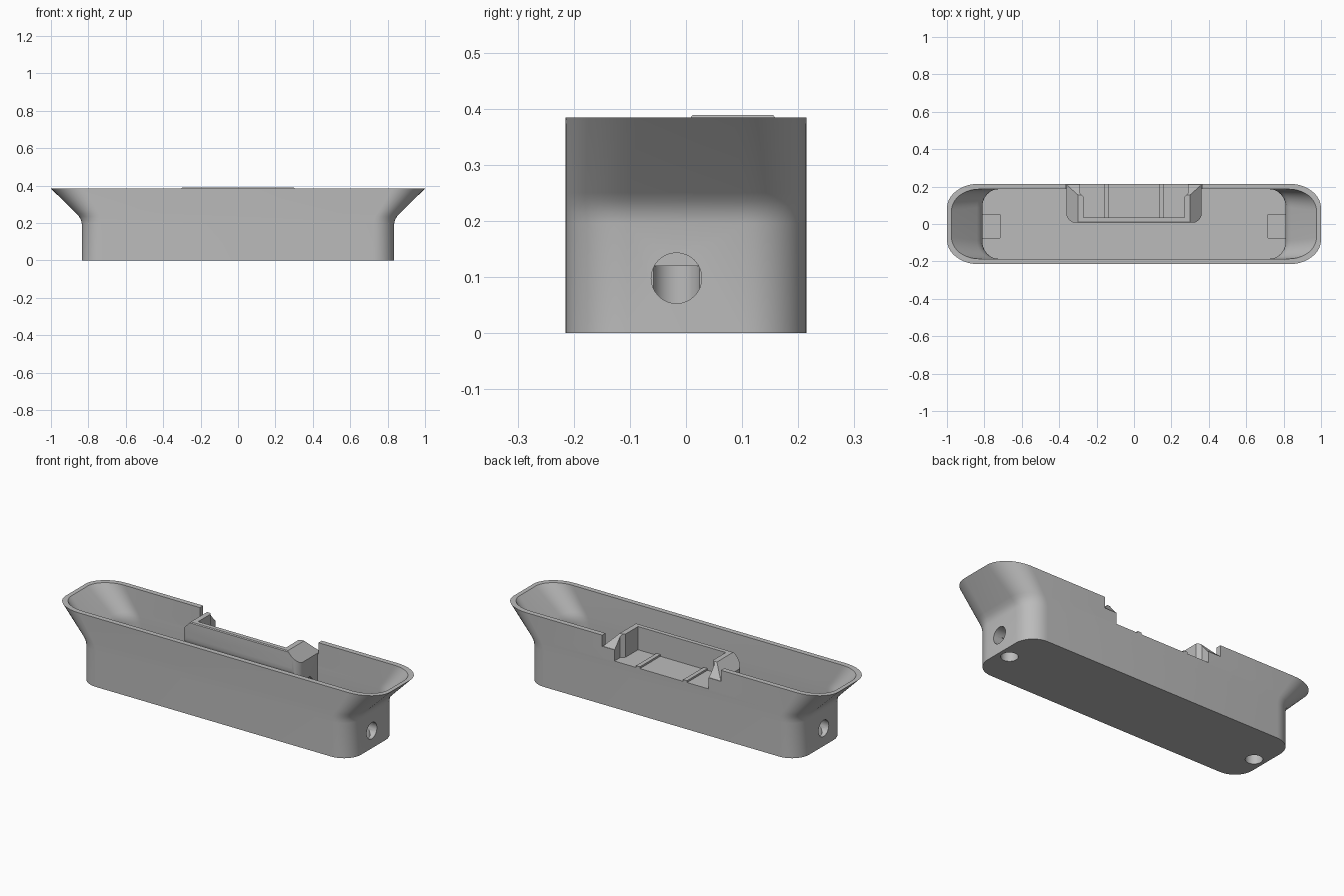
import bpy, bmesh, math
from mathutils import Vector, Matrix

default = bpy.data.objects.get("Cube")
if default:
    bpy.data.objects.remove(default, do_unlink=True)

grey = bpy.data.materials.new("light_grey_plastic")
grey.use_nodes = True
colour = (0.5, 0.5, 0.5, 1)
grey.diffuse_color = colour
grey.node_tree.nodes["Principled BSDF"].inputs["Base Color"].default_value = colour


def finish(name, bm):
    bmesh.ops.recalc_face_normals(bm, faces=bm.faces[:])
    mesh = bpy.data.meshes.new(name)
    bm.to_mesh(mesh)
    bm.free()
    mesh.materials.append(grey)
    obj = bpy.data.objects.new(name, mesh)
    bpy.context.collection.objects.link(obj)
    return obj


def prism(name, points, axis, lo, hi):
    """Extrude a 2D outline along an axis; the outline uses the other two axes in order."""
    bm = bmesh.new()

    def place(p, d):
        c = list(p)
        c.insert(axis, d)
        return bm.verts.new(c)
    a = [place(p, lo) for p in points]
    b = [place(p, hi) for p in points]
    bm.faces.new(a)
    bm.faces.new(b[::-1])
    for i in range(len(a)):
        j = (i + 1) % len(a)
        bm.faces.new((a[i], a[j], b[j], b[i]))
    return finish(name, bm)


def box(name, x0, x1, y0, y1, z0, z1):
    return prism(name, [(x0, y0), (x1, y0), (x1, y1), (x0, y1)], 2, z0, z1)


def boolean(obj, cutter, operation="DIFFERENCE", keep=False):
    mod = obj.modifiers.new("cut", "BOOLEAN")
    mod.operation, mod.object, mod.solver = operation, cutter, "EXACT"
    bpy.context.view_layer.objects.active = obj
    bpy.ops.object.modifier_apply(modifier=mod.name)
    if not keep:
        bpy.data.objects.remove(cutter, do_unlink=True)


def rounded_outline(hx, hy, rx, ry, steps=10):
    points = []
    for quarter, (sx, sy) in enumerate([(1, 1), (-1, 1), (-1, -1), (1, -1)]):
        for i in range(steps + 1):
            t = math.pi / 2 * (quarter + i / steps)
            points.append((sx * (hx - rx) + rx * math.cos(t),
                           sy * (hy - ry) + ry * math.sin(t)))
    return points


def cylinder(name, centre, radius, length, along_x):
    bm = bmesh.new()
    turn = Matrix.Rotation(math.pi / 2, 4, "Y") if along_x else Matrix()
    bmesh.ops.create_cone(bm, cap_ends=True, segments=32, radius1=radius, radius2=radius,
                          depth=length, matrix=Matrix.Translation(Vector(centre)) @ turn)
    return finish(name, bm)


# Tray body: one loft up the outside, over the rim and down the inside
TOP, FLOOR, HALF_Y, WALL_X, WALL_Y = 0.384, 0.03, 0.215, 0.024, 0.029
flare = [(0.835, 0.195), (0.839, 0.215), (0.85, 0.235), (0.864, 0.25), (1.0, TOP)]


def ring(bm, hx, z, inset):
    grow = (hx - 0.835) / 0.165
    rx, ry = 0.11 + 0.06 * grow, 0.11 + 0.02 * grow
    outline = rounded_outline(hx - inset * WALL_X, HALF_Y - inset * WALL_Y,
                              rx - inset * WALL_X, ry - inset * WALL_Y / 2)
    return [bm.verts.new((x, y, z)) for x, y in outline]


bm = bmesh.new()
levels = [(0.835, 0, 0)] + [(x, z, 0) for x, z in flare]
levels += [(x, z, 1) for x, z in reversed(flare)] + [(0.835, FLOOR, 1)]
rings = [ring(bm, *level) for level in levels]
for low, high in zip(rings, rings[1:]):
    for i in range(len(low)):
        j = (i + 1) % len(low)
        bm.faces.new((low[i], low[j], high[j], high[i]))
bm.faces.new(rings[0])
bm.faces.new(rings[-1])
body = finish("tray_body", bm)

# Stepped notch in the back wall
boolean(body, box("upper_notch", -0.365, 0.365, 0.15, 0.3, 0.322, 0.5))
boolean(body, box("lower_notch", -0.29, 0.29, 0.15, 0.3, 0.26, 0.5))

# Latch pocket: side profile trimmed by a chamfered front outline and a rounded plan
PEAK, FRONT, BACK = 0.389, 0.008, 0.212
curve = [(0.09 - 0.082 * math.cos(t), 0.3 - 0.08 * math.sin(t))
         for t in [math.pi / 2 * i / 8 for i in range(9)]]
side = [(BACK, 0.322), (0.155, PEAK), (FRONT + 0.004, PEAK), (FRONT, PEAK - 0.005)]
pocket = prism("latch_pocket", side + curve + [(0.12, 0.22), (BACK, 0.13)], 0, -0.4, 0.4)
shoulder = [(-0.36, 0.05), (0.36, 0.05), (0.36, 0.325), (0.298, PEAK + 0.001),
            (-0.298, PEAK + 0.001), (-0.36, 0.325)]
boolean(pocket, prism("shoulder_trim", shoulder, 1, -0.1, 0.5), "INTERSECT")
plan = [(x, y + 0.305) for x, y in rounded_outline(0.362, 0.3, 0.055, 0.055)]
boolean(pocket, prism("plan_trim", plan, 2, 0, 0.6), "INTERSECT")

# Open recess in the pocket, widening at the mouth
half = [(0.27, 0.036), (0.27, 0.145), (0.29, 0.165), (0.29, 0.3)]
recess = half + [(-x, y) for x, y in reversed(half)]
boolean(pocket, prism("recess", recess, 2, 0.26, 0.6))

# Ribs on the recess floor
for s, label in ((1, "left"), (-1, "right")):
    box(label + "_rib", s * 0.145 - 0.012, s * 0.145 + 0.012, 0.036, HALF_Y, 0.25, 0.27)

# Elbow cable ports at both ends
PORT_Y, PORT_Z = -0.012, 0.098
objects = [body, pocket]
for s, label in ((1, "left"), (-1, "right")):
    outline = [(s * 0.77 + x, PORT_Y + y) for x, y in rounded_outline(0.06, 0.066, 0.012, 0.012, 4)]
    port = prism(label + "_port_block", outline, 2, 0.01, 0.16)
    objects.append(port)
    side_bore = cylinder("side_bore", (s * 0.83, PORT_Y - 0.005, PORT_Z), 0.045, 0.14, True)
    base_bore = cylinder("base_bore", (s * 0.772, PORT_Y - 0.005, 0.02), 0.043, 0.2, False)
    for bore in (side_bore, base_bore):
        boolean(body, bore, keep=True)
        boolean(port, bore)

# Smooth the curves, keep the edges crisp
bpy.ops.object.select_all(action="DESELECT")
for obj in objects:
    obj.select_set(True)
bpy.context.view_layer.objects.active = body
bpy.ops.object.shade_smooth_by_angle(angle=math.radians(30))
